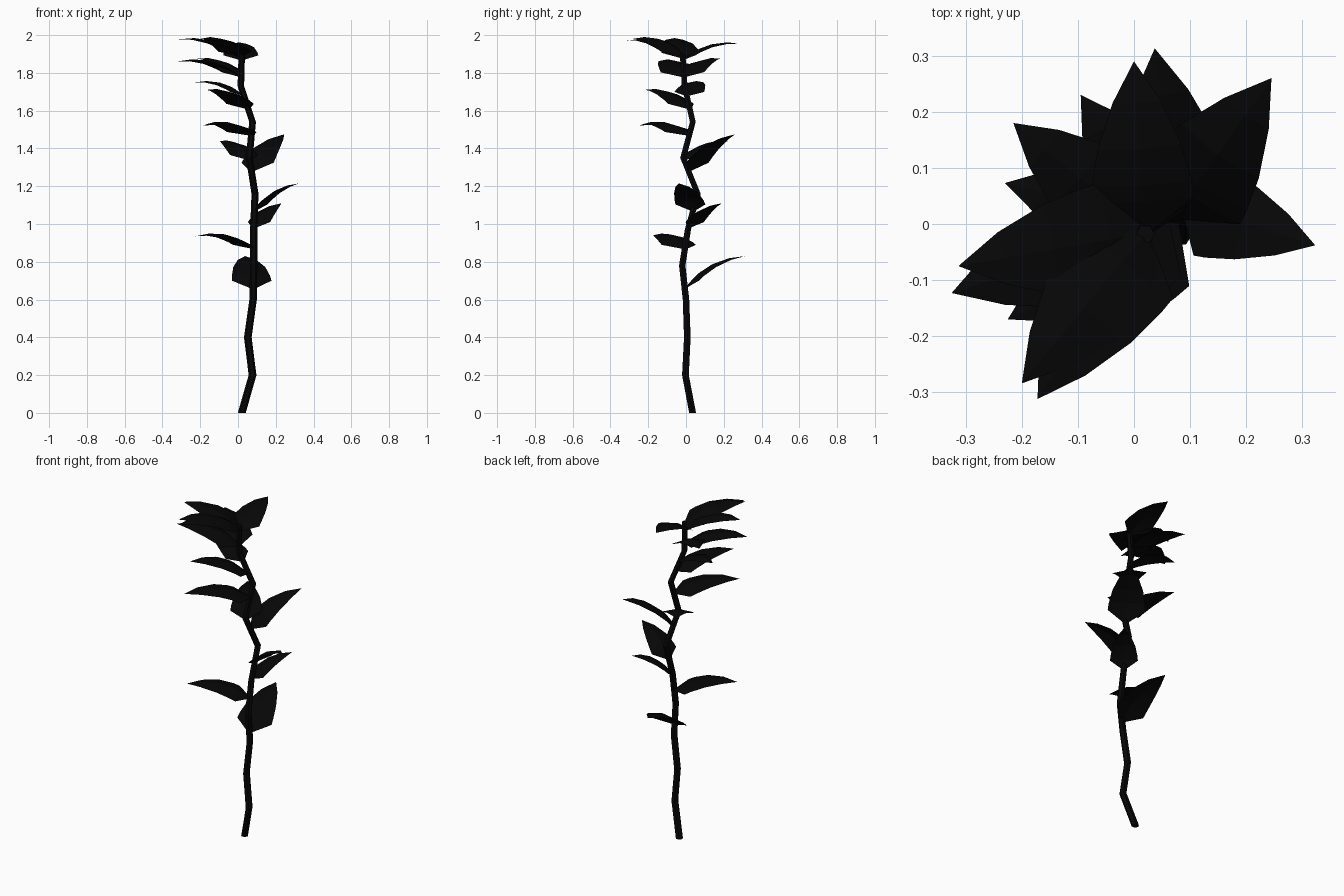
import bpy, bmesh, math
from mathutils import Vector

if "Cube" in bpy.data.objects:
    bpy.data.objects.remove(bpy.data.objects["Cube"])

dark = bpy.data.materials.new("dark_plant")
dark.diffuse_color = (0.002, 0.002, 0.002, 1)
dark.use_nodes = True
dark.node_tree.nodes["Principled BSDF"].inputs["Base Color"].default_value = dark.diffuse_color


def finish(name, bm):
    mesh = bpy.data.meshes.new(name)
    bmesh.ops.recalc_face_normals(bm, faces=bm.faces)
    bm.to_mesh(mesh)
    bm.free()
    mesh.materials.append(dark)
    obj = bpy.data.objects.new(name, mesh)
    bpy.context.collection.objects.link(obj)
    return obj


# Crooked stem: six-sided rings swept along a zigzag path
path = [(0.02, 0.035, 0), (0.077, -0.003, 0.2), (0.052, 0.007, 0.4), (0.08, 0, 0.6),
        (0.083, -0.02, 0.78), (0.083, 0.01, 0.97), (0.09, 0.062, 1.16),
        (0.06, -0.015, 1.35), (0.077, 0.036, 1.54), (0.015, -0.007, 1.73),
        (0.02, -0.018, 1.9)]
bm = bmesh.new()
rings = []
for i, (x, y, z) in enumerate(path):
    r = 0.021 - 0.004 * i / (len(path) - 1)
    rings.append([bm.verts.new((x + r * math.cos(a * math.pi / 3),
                                y + r * math.sin(a * math.pi / 3), z))
                  for a in range(6)])
for lo, hi in zip(rings, rings[1:]):
    for k in range(6):
        n = (k + 1) % 6
        bm.faces.new((lo[k], lo[n], hi[n], hi[k]))
bm.faces.new(rings[0][::-1])
bm.faces.new(rings[-1])
finish("stem", bm)

# Leaf outline: position along the midrib, half width as a share of length
OUTLINE = [(0, 0.03), (0.2, 0.29), (0.3, 0.28), (0.52, 0.235), (0.78, 0.135)]


def leaf(name, base, tip, arch=0.12, fold=-0.2):
    """Pointed leaf drooping to both sides of an arched midrib."""
    base, tip = Vector(base), Vector(tip)
    axis = tip - base
    length = axis.length
    side = axis.cross(Vector((0, 0, 1))).normalized()
    up = side.cross(axis).normalized()
    bm = bmesh.new()
    rows = []
    for t, w in OUTLINE:
        mid = base + axis * t + up * (length * arch * 4 * t * (1 - t))
        hw = w * length
        rows.append([bm.verts.new(mid + side * hw * s + up * hw * fold * abs(s))
                     for s in (-1, 0, 1)])
    for a, b in zip(rows, rows[1:]):
        for k in range(2):
            bm.faces.new((a[k], a[k + 1], b[k + 1], b[k]))
    end = bm.verts.new(tip)
    for k in range(2):
        bm.faces.new((rows[-1][k], rows[-1][k + 1], end))
    finish(name, bm)


# Leaves from bottom to top: base height, tip
LEAVES = [(0.66, (0.037, 0.313, 0.83)), (0.87, (-0.225, -0.17, 0.935)),
          (0.98, (0.23, 0.19, 1.11)), (1.07, (0.323, -0.038, 1.215)),
          (1.28, (0.245, 0.26, 1.475)), (1.34, (-0.095, 0.23, 1.44)),
          (1.47, (-0.185, -0.25, 1.52)), (1.61, (-0.168, -0.22, 1.71)),
          (1.68, (-0.23, 0.073, 1.75)), (1.78, (-0.325, -0.123, 1.86)),
          (1.78, (-0.215, 0.18, 1.875)), (1.87, (0, 0.29, 1.955)),
          (1.88, (-0.313, -0.075, 1.978)), (1.89, (-0.172, -0.312, 1.97)),
          (1.895, (-0.2, -0.284, 1.98))]


def stem_point(z):
    for a, b in zip(path, path[1:]):
        if a[2] <= z <= b[2]:
            return Vector(a).lerp(Vector(b), (z - a[2]) / (b[2] - a[2]))


for i, (z, tip) in enumerate(LEAVES):
    leaf(f"leaf_{i + 1:02d}", stem_point(z), tip)
